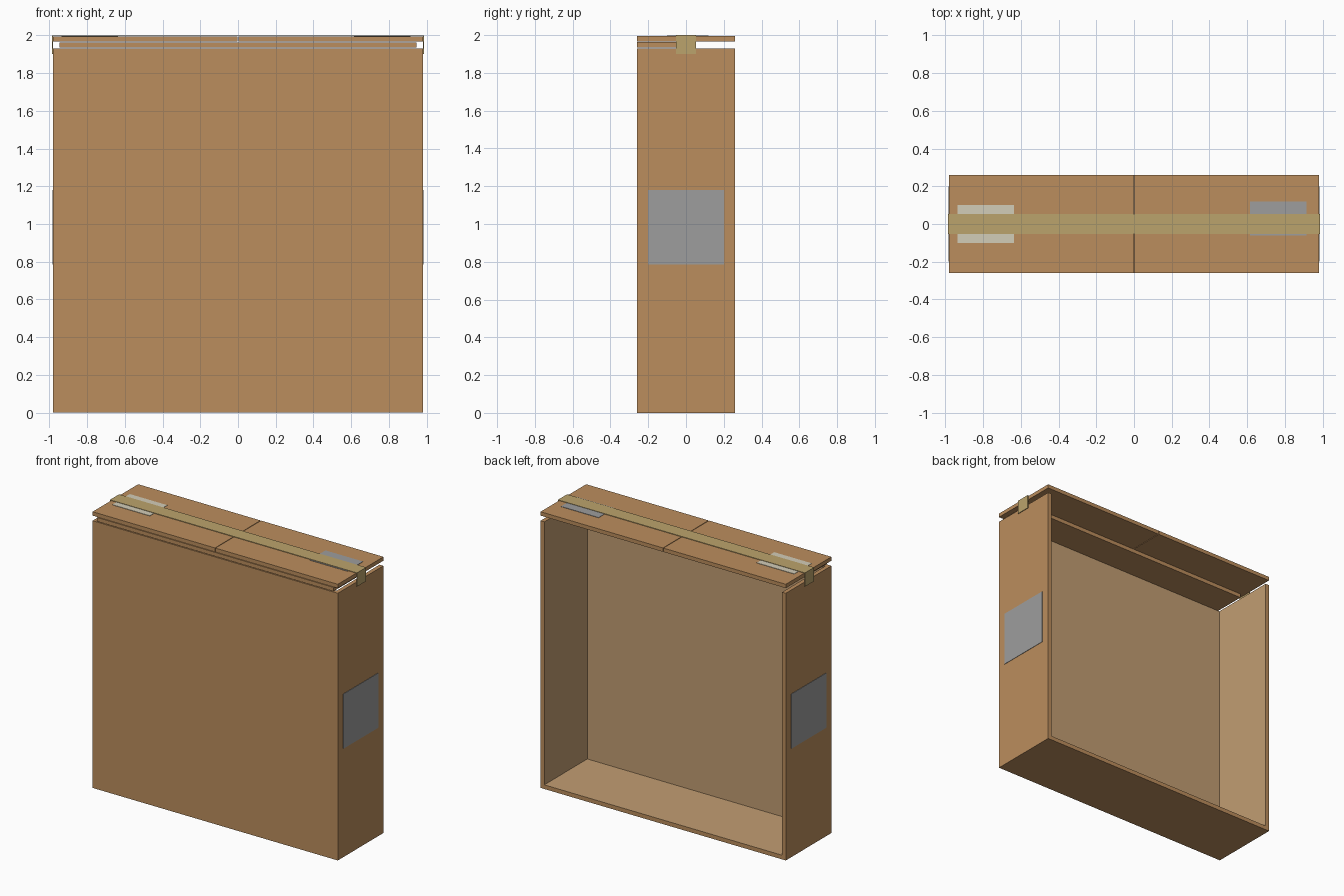
import bpy
import bmesh

if "Cube" in bpy.data.objects:
    bpy.data.objects.remove(bpy.data.objects["Cube"])


def material(name, rgb):
    m = bpy.data.materials.new(name)
    m.diffuse_color = (*rgb, 1)
    m.use_nodes = True
    m.node_tree.nodes["Principled BSDF"].inputs["Base Color"].default_value = m.diffuse_color
    return m


CARD = material("cardboard", (0.50, 0.27, 0.11))
LINER = material("cardboard_inside", (0.54, 0.34, 0.17))
TAPE = material("packing_tape", (0.50, 0.37, 0.15))
CREAM = material("cream_paper", (0.65, 0.61, 0.48))
GREY = material("grey_paper", (0.34, 0.34, 0.34))


def finish(name, bm, mats):
    bmesh.ops.recalc_face_normals(bm, faces=bm.faces)
    me = bpy.data.meshes.new(name)
    bm.to_mesh(me)
    bm.free()
    for m in mats:
        me.materials.append(m)
    ob = bpy.data.objects.new(name, me)
    bpy.context.collection.objects.link(ob)
    return ob


def box(name, xs, ys, zs, mat, inside=None):
    """Box from min/max pairs; 'inside' is the direction of a lined face."""
    bm = bmesh.new()
    bmesh.ops.create_cube(bm, size=1)
    for v in bm.verts:
        v.co = [r[0] if c < 0 else r[1] for c, r in zip(v.co, (xs, ys, zs))]
    bm.normal_update()
    if inside:
        for f in bm.faces:
            if sum(a * b for a, b in zip(f.normal, inside)) > 0.9:
                f.material_index = 1
    return finish(name, bm, [mat, LINER] if inside else [mat])


W, D, H, T = 0.98, 0.26, 1.93, 0.03   # half width, half depth, wall top, board

# Open-backed tray: floor, front panel, two sides
box("floor_panel", (-W, W), (-D, D), (0, T), CARD, (0, 0, 1))
box("front_panel", (-W, W), (-D, -D + T), (T, H), CARD, (0, 1, 0))

for side, s in (("left", -1), ("right", 1)):
    def span(a, b):
        return tuple(sorted((s * a, s * b)))
    box(side + "_panel", span(W - T, W), (-D + T, D), (T, H), CARD, (-s, 0, 0))
    # Outer top flaps meet at a narrow seam
    box(side + "_top_flap", span(0.002, W), (-D, D), (1.967, 1.995), CARD)
    # Side labels
    box(side + "_side_label", span(W, W + 0.003), (-0.2, 0.2), (0.785, 1.18), GREY)

# Inner flap below the outer pair, front half only
box("inner_front_flap", (-0.945, 0.945), (-D, 0), (1.935, 1.963), CARD)

# Top labels
box("cream_top_label", (-0.935, -0.635), (-0.1, 0.1), (1.995, 1.9975), CREAM)
box("grey_top_label", (0.615, 0.915), (-0.06, 0.12), (1.995, 1.9975), GREY)

# Tape strip: U profile folded over both ends
o, i = 0.987, 0.982
profile = [(-o, 1.9), (-o, 2.0), (o, 2.0), (o, 1.9),
           (i, 1.9), (i, 1.996), (-i, 1.996), (-i, 1.9)]
bm = bmesh.new()
face = bm.faces.new([bm.verts.new((x, -0.052, z)) for x, z in profile])
ext = bmesh.ops.extrude_face_region(bm, geom=[face])
for v in ext["geom"]:
    if isinstance(v, bmesh.types.BMVert):
        v.co.y = 0.052
finish("tape_strip", bm, [TAPE])
